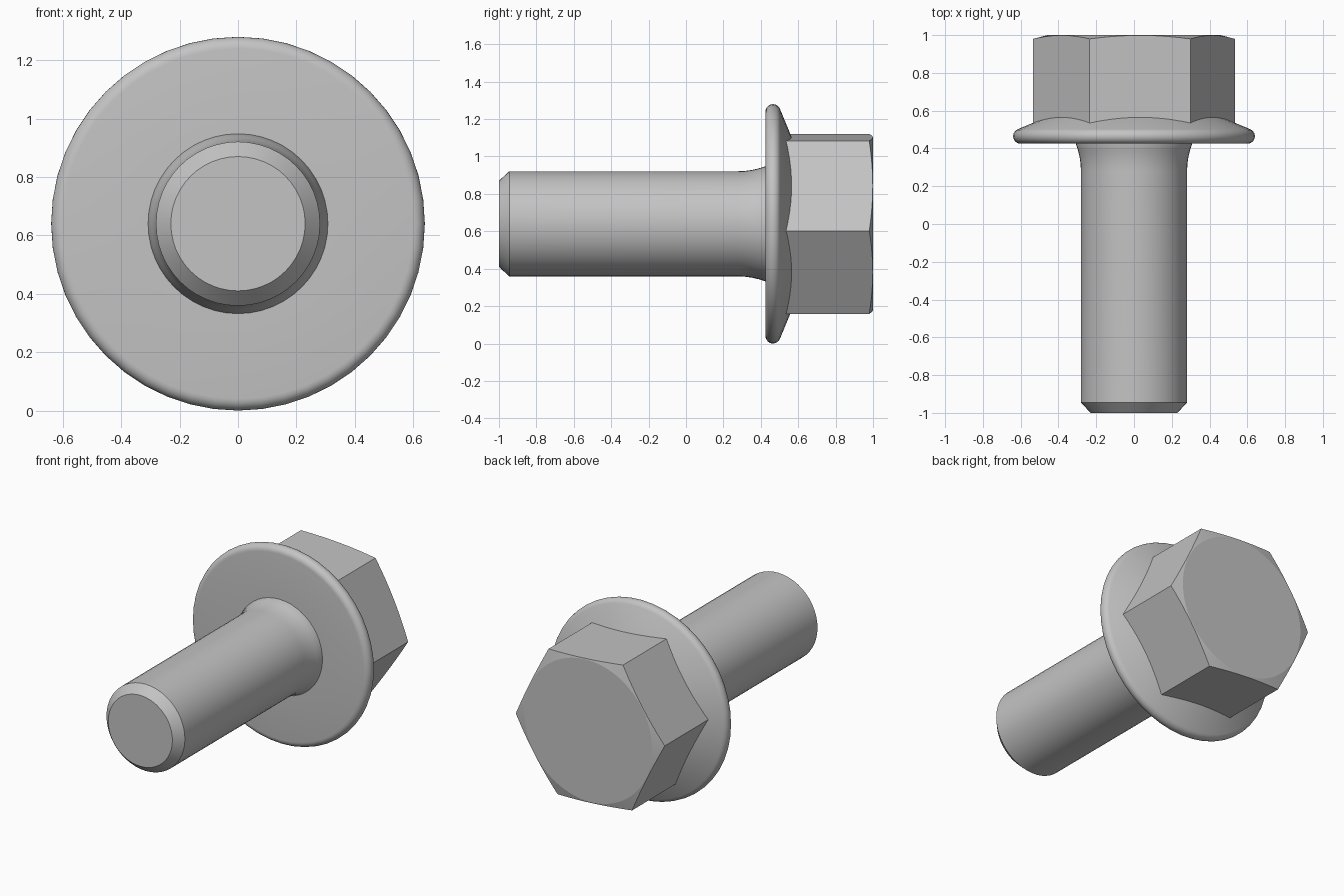
import bpy
import bmesh
from math import sin, cos, pi, radians, hypot

cube = bpy.data.objects.get("Cube")
if cube:
    bpy.data.objects.remove(cube, do_unlink=True)

AXIS_Z = 0.64
SEGMENTS = 48

steel = bpy.data.materials.new("grey steel")
STEEL_COLOUR = (0.55, 0.55, 0.55, 1)
steel.use_nodes = True
steel.diffuse_color = STEEL_COLOUR
steel.node_tree.nodes["Principled BSDF"].inputs["Base Color"].default_value = STEEL_COLOUR


def loft(name, rings, smooth_angle):
    """Join equal-length rings of points into a closed, capped solid."""
    bm = bmesh.new()
    loops = [[bm.verts.new(p) for p in ring] for ring in rings]
    n = len(loops[0])
    for a, b in zip(loops, loops[1:]):
        for i in range(n):
            j = (i + 1) % n
            bm.faces.new((a[i], a[j], b[j], b[i]))
    bm.faces.new(loops[0])
    bm.faces.new(loops[-1])
    bmesh.ops.recalc_face_normals(bm, faces=bm.faces)
    mesh = bpy.data.meshes.new(name)
    bm.to_mesh(mesh)
    bm.free()
    mesh.materials.append(steel)
    obj = bpy.data.objects.new(name, mesh)
    bpy.context.collection.objects.link(obj)
    bpy.ops.object.select_all(action='DESELECT')
    obj.select_set(True)
    bpy.context.view_layer.objects.active = obj
    bpy.ops.object.shade_smooth_by_angle(angle=radians(smooth_angle))
    return obj


def polar(r, angle, y):
    return (r * cos(angle), y, AXIS_Z + r * sin(angle))


def lathe(name, profile):
    """Revolve (radius, y) points about the bolt's axis."""
    rings = [[polar(r, 2 * pi * i / SEGMENTS, y) for i in range(SEGMENTS)]
             for r, y in profile]
    return loft(name, rings, 30)


# Shank: chamfered tip, straight body, and a gentle flare under the flange
flare = [(0.281 + 0.027 * t ** 2, 0.28 + 0.145 * t)
         for t in (0, 0.25, 0.5, 0.75, 1)]
lathe("shank", [(0.23, -1), (0.281, -0.945)] + flare + [(0.308, 0.46)])

# Flange: flat underside, rounded rim, conical upper side
rim = [(0.60 + 0.04 * cos(radians(a)), 0.465 + 0.04 * sin(radians(a)))
       for a in [-90 + 158 * i / 10 for i in range(11)]]
lathe("flange", [(0.25, 0.425)] + rim + [(0.463, 0.565), (0.42, 0.583)])

# Hex head: slightly turned, with corners trimmed by a shallow conical chamfer
HEX_R, CAP_R, STEPS = 0.535, 0.458, 12
bottom, top, cap = [], [], []
for side in range(6):
    a0 = radians(-4 + 60 * side)
    a1 = a0 + pi / 3
    for s in range(STEPS):
        t = s / STEPS
        x = HEX_R * ((1 - t) * cos(a0) + t * cos(a1))
        z = HEX_R * ((1 - t) * sin(a0) + t * sin(a1))
        r = hypot(x, z)
        bottom.append((x, 0.5, AXIS_Z + z))
        top.append((x, 1 - 0.26 * (r - CAP_R), AXIS_Z + z))
        cap.append((x * CAP_R / r, 1, AXIS_Z + z * CAP_R / r))
loft("hex_head", [bottom, top, cap], 12)
